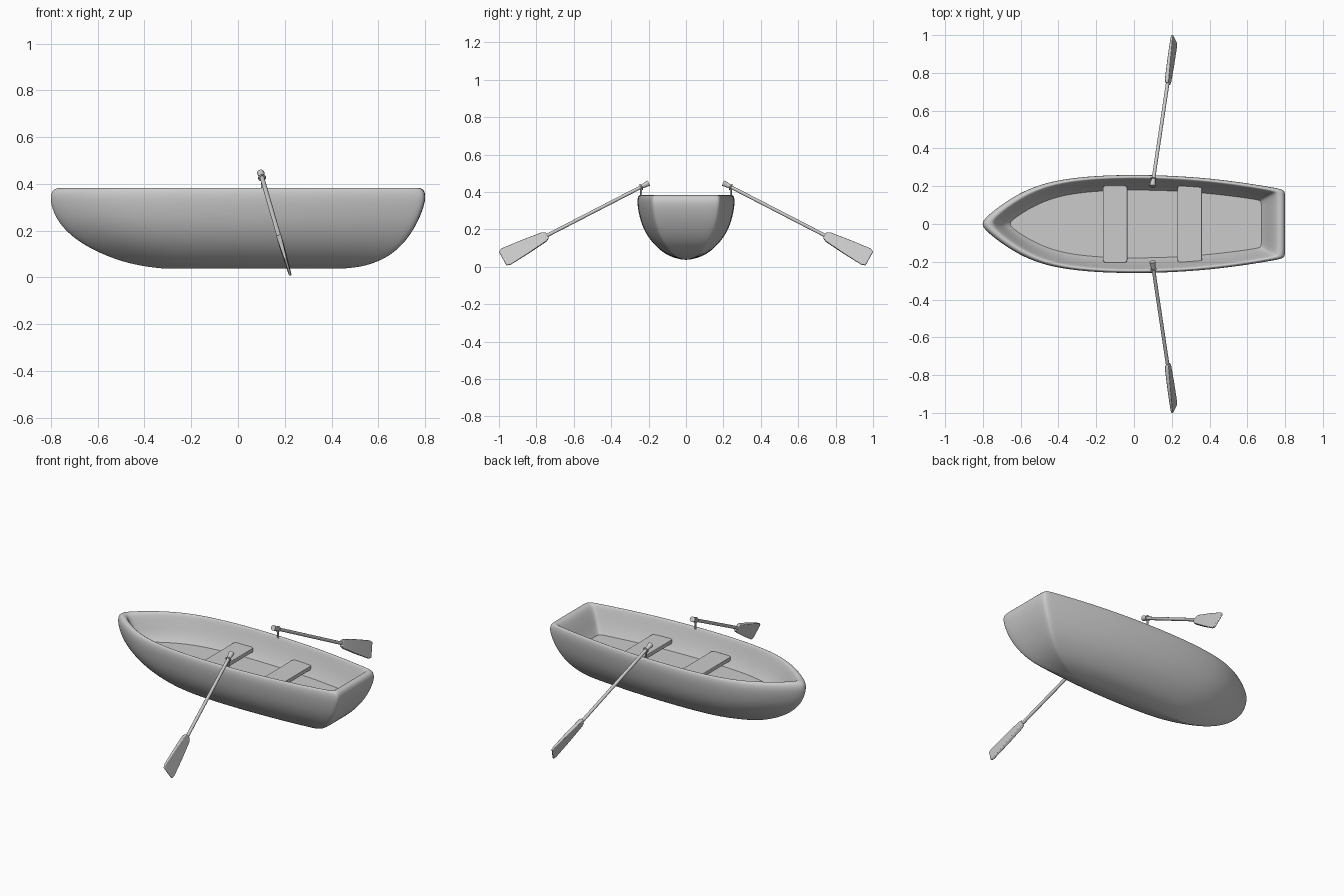
import bpy, bmesh, math
from mathutils import Vector, Matrix

if "Cube" in bpy.data.objects:
    bpy.data.objects.remove(bpy.data.objects["Cube"])

# Half of the plan outline, bow to stern; x is remapped per level
HALF = [(-.8, 0), (-.795, .018), (-.77, .046), (-.7, .103), (-.6, .166), (-.5, .208),
        (-.38, .238), (-.2, .257), (0, .262), (.2, .257), (.4, .243), (.6, .217),
        (.74, .193), (.79, .183), (.8, .168), (.8, .08), (.8, 0)]
M = len(HALF)
N = 2 * (M - 1)


def finish(bm, name, subsurf=0, bevel=0):
    bmesh.ops.recalc_face_normals(bm, faces=bm.faces[:])
    mesh = bpy.data.meshes.new(name)
    bm.to_mesh(mesh)
    bm.free()
    ob = bpy.data.objects.new(name, mesh)
    bpy.context.collection.objects.link(ob)
    if bevel:
        mod = ob.modifiers.new("round", 'BEVEL')
        mod.width, mod.segments = bevel, 3
    if subsurf:
        mod = ob.modifiers.new("smooth", 'SUBSURF')
        mod.levels = mod.render_levels = subsurf
    bpy.ops.object.select_all(action='DESELECT')
    ob.select_set(True)
    bpy.context.view_layer.objects.active = ob
    if subsurf:
        bpy.ops.object.shade_smooth()
    else:
        bpy.ops.object.shade_smooth_by_angle(angle=math.radians(40))
    return ob


def ring(bm, z, w, x0, x1):
    pts = HALF + [(x, -y) for x, y in HALF[-2:0:-1]]
    return [bm.verts.new((x0 + (x + .8) / 1.6 * (x1 - x0), y * w, z)) for x, y in pts]


def cap(bm, r):
    bm.faces.new((r[0], r[1], r[N - 1]))
    for i in range(1, M - 2):
        bm.faces.new((r[i], r[i + 1], r[N - i - 1], r[N - i]))
    bm.faces.new((r[M - 2], r[M - 1], r[M]))


def rod(name, a, b, r1, r2, sides=16):
    a, b = Vector(a), Vector(b)
    bm = bmesh.new()
    q = Vector((0, 0, 1)).rotation_difference(b - a).to_matrix().to_4x4()
    bmesh.ops.create_cone(bm, cap_ends=True, segments=sides, radius1=r1, radius2=r2,
                          depth=(b - a).length, matrix=Matrix.Translation((a + b) / 2) @ q)
    return finish(bm, name)


# Hull: levels run from the keel up, over the rim and down inside (z, width, bow x, stern x)
levels = [(.037, .04, -.3, .43), (.042, .17, -.37, .51), (.06, .37, -.47, .58),
          (.09, .54, -.56, .645), (.14, .73, -.665, .705), (.2, .87, -.74, .748),
          (.26, .95, -.785, .78), (.33, 1, -.806, .803), (.367, .995, -.8, .8),
          (.383, .97, -.78, .785), (.383, .93, -.752, .762), (.365, .9, -.735, .742),
          (.3, .825, -.705, .71), (.23, .705, -.675, .68), (.13, .42, -.5, .6),
          (.09, .15, -.3, .45)]
bm = bmesh.new()
rings = [ring(bm, *lv) for lv in levels]
for a, b in zip(rings, rings[1:]):
    for i in range(N):
        j = (i + 1) % N
        bm.faces.new((a[i], a[j], b[j], b[i]))
cap(bm, rings[0])
cap(bm, rings[-1])
finish(bm, "hull", subsurf=2)

# Floor board
bm = bmesh.new()
cap(bm, ring(bm, .23, .715, -.68, .685))
finish(bm, "floor", subsurf=2)

# Two bench seats with rounded corners
for name, x in (("seat_middle", -.1), ("seat_stern", .295)):
    bm = bmesh.new()
    bmesh.ops.create_cube(bm, size=1, matrix=Matrix.Translation((x, 0, .278))
                          @ Matrix.Diagonal((.13, .41, .024, 1)))
    corners = [e for e in bm.edges if abs(e.verts[0].co.z - e.verts[1].co.z) > .01]
    bmesh.ops.bevel(bm, geom=corners, offset=.018, segments=5, profile=.5, affect='EDGES')
    finish(bm, name, bevel=.003)

# Oars with locks, one on each side
for side, s in (("left", 1), ("right", -1)):
    def P(v):
        return Vector((v[0], v[1] * s, v[2]))
    start, end = P((.097, .2, .447)), P((.2125, .976, .047))
    axis = (end - start).normalized()
    across = P((-.025, .05, .085))
    across = (across - axis * across.dot(axis)).normalized()
    normal = axis.cross(across)

    # Shaft and flared grip
    rod("oar_shaft_" + side, start, start + axis * .66, .0095, .0095)
    rod("oar_grip_" + side, start, start + axis * .05, .016, .0095)

    # Blade: stations of distance, half width, half thickness
    bm = bmesh.new()
    prev = None
    for d, w, t in ((.615, .018, .009), (.635, .027, .011), (.75, .041, .009),
                    (.865, .051, .006), (.886, .044, .005)):
        c = start + axis * d
        sec = [bm.verts.new(c + across * w * i + normal * t * j)
               for i, j in ((1, 1), (-1, 1), (-1, -1), (1, -1))]
        if prev:
            for i in range(4):
                bm.faces.new((prev[i], prev[i - 1], sec[i - 1], sec[i]))
        else:
            bm.faces.new(sec)
        prev = sec
    bm.faces.new(prev)
    finish(bm, "oar_blade_" + side, bevel=.004)

    # Oarlock pin and ring
    hold = start + axis * .045
    rod("oarlock_pin_" + side, (hold.x, hold.y, .36), (hold.x, hold.y, hold.z - .01), .005, .005, 12)
    bpy.ops.mesh.primitive_torus_add(major_radius=.0135, minor_radius=.004,
                                     major_segments=24, minor_segments=8, location=hold)
    ob = bpy.context.object
    ob.name = "oarlock_ring_" + side
    ob.rotation_euler = Vector((0, 0, 1)).rotation_difference(axis).to_euler()
    bpy.ops.object.shade_smooth()
